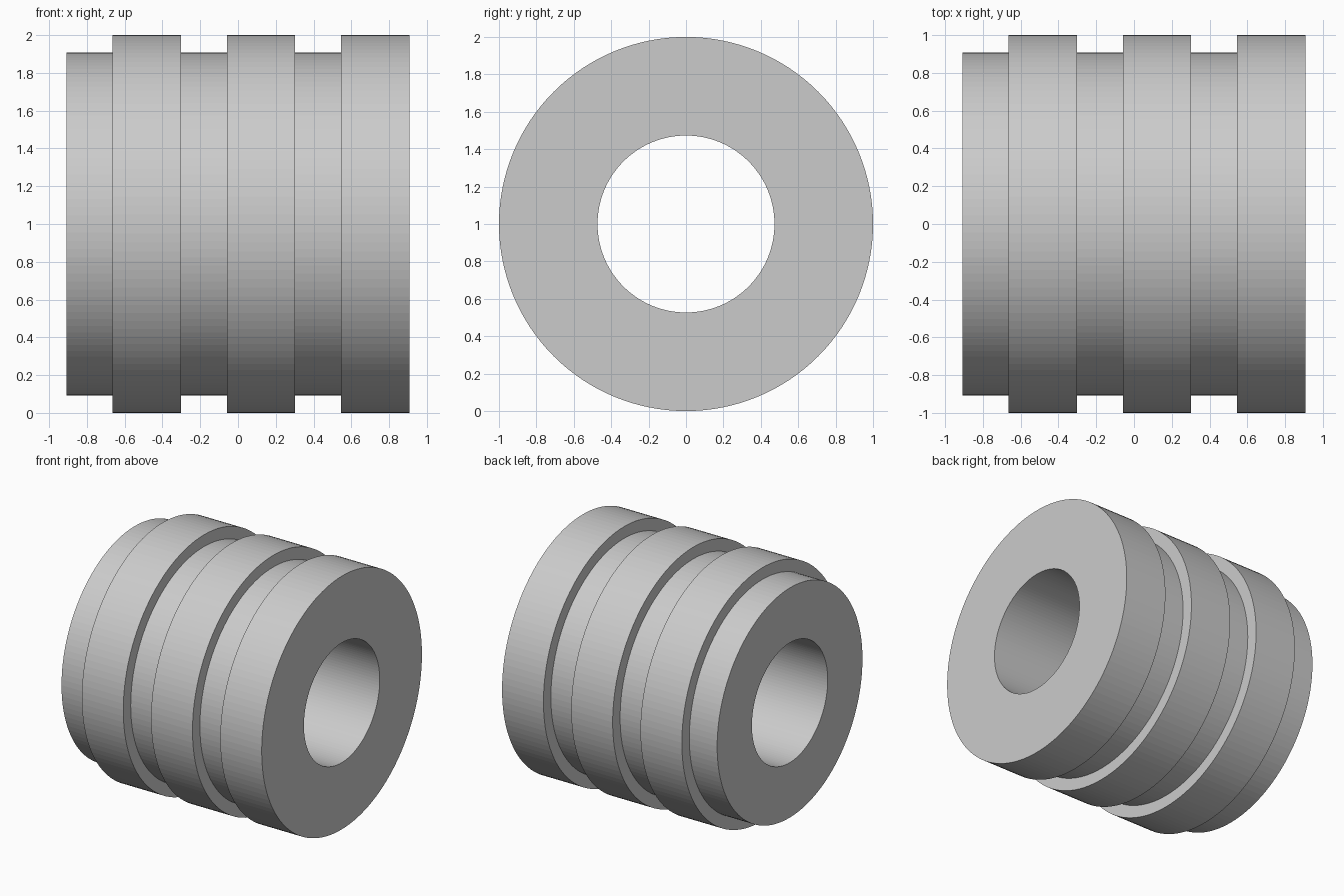
import bpy, bmesh, math

if "Cube" in bpy.data.objects:
    bpy.data.objects.remove(bpy.data.objects["Cube"])

SIDES = 128
R_OUT, R_GROOVE, R_BORE = 1.0, 0.907, 0.473
HALF, PITCH, GROOVE = 0.907, 0.6047, 0.243

# Half section: three groove-and-ridge steps, closed along the bore
profile = [(-HALF, R_BORE)]
for i in range(3):
    x = -HALF + i * PITCH
    profile += [(x, R_GROOVE), (x + GROOVE, R_GROOVE),
                (x + GROOVE, R_OUT), (x + PITCH, R_OUT)]
profile.append((HALF, R_BORE))

# Revolve the section about the x axis
bm = bmesh.new()
rings = []
for s in range(SIDES):
    a = 2 * math.pi * s / SIDES
    rings.append([bm.verts.new((x, r * math.cos(a), r * math.sin(a)))
                  for x, r in profile])
n = len(profile)
for s in range(SIDES):
    p, q = rings[s], rings[(s + 1) % SIDES]
    for k in range(n):
        j = (k + 1) % n
        bm.faces.new((p[k], p[j], q[j], q[k]))
bmesh.ops.recalc_face_normals(bm, faces=bm.faces)

mesh = bpy.data.meshes.new("grooved_sleeve")
bm.to_mesh(mesh)
bm.free()

# Plain grey
grey = bpy.data.materials.new("grey")
grey.diffuse_color = (0.6, 0.6, 0.6, 1)
grey.use_nodes = True
grey.node_tree.nodes["Principled BSDF"].inputs["Base Color"].default_value = grey.diffuse_color
mesh.materials.append(grey)

sleeve = bpy.data.objects.new("grooved_sleeve", mesh)
sleeve.location.z = R_OUT
bpy.context.collection.objects.link(sleeve)
